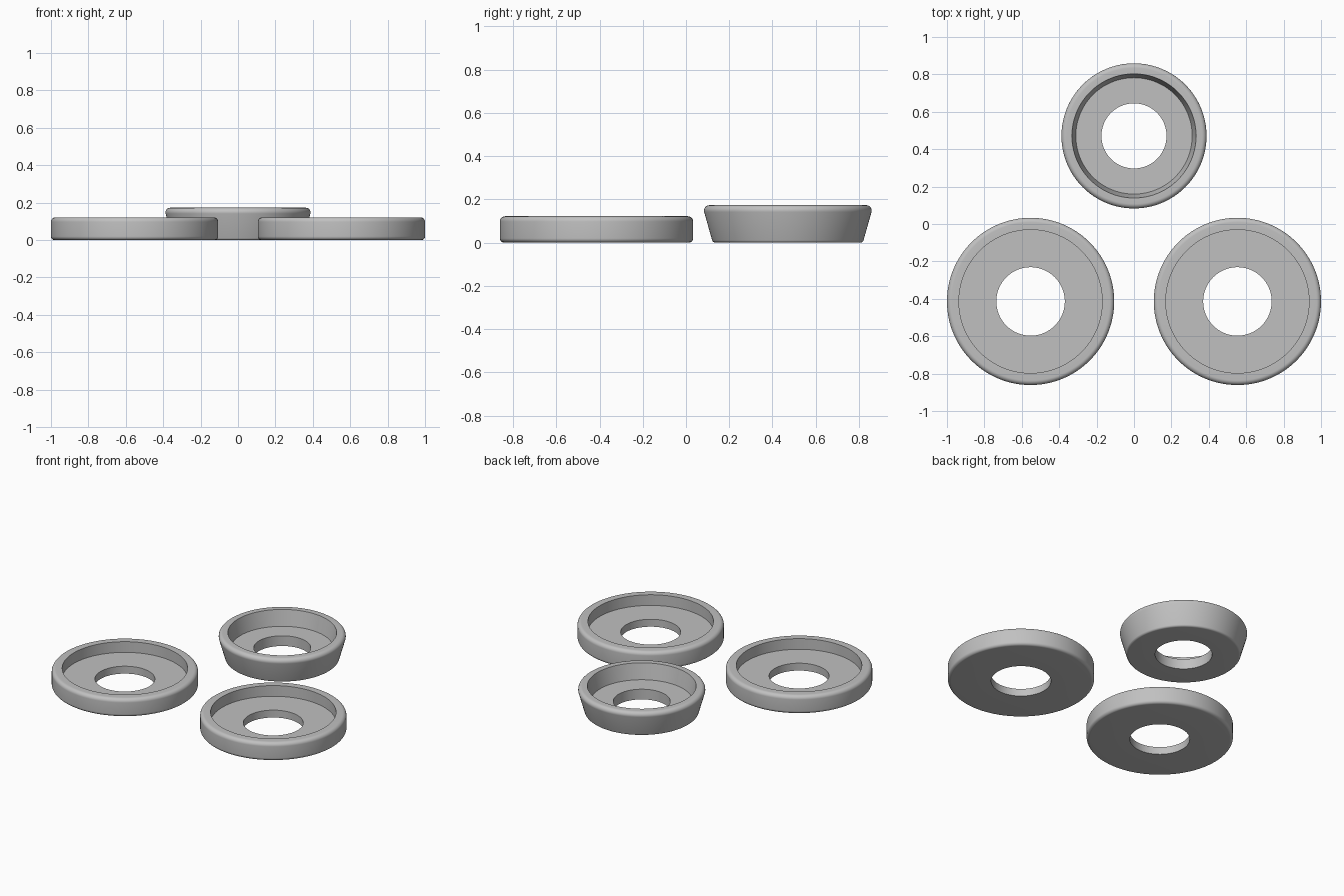
import bpy, bmesh, math

if "Cube" in bpy.data.objects:
    bpy.data.objects.remove(bpy.data.objects["Cube"])

SEGMENTS = 128

grey = bpy.data.materials.new("neutral grey")
grey.diffuse_color = (0.53, 0.53, 0.53, 1)
grey.use_nodes = True
grey.node_tree.nodes["Principled BSDF"].inputs["Base Color"].default_value = grey.diffuse_color


def fillet(a, corner, b, radius, steps=8):
    """Round the corner between points a and b with a tangent arc."""
    def unit(p):
        dx, dz = p[0] - corner[0], p[1] - corner[1]
        n = math.hypot(dx, dz)
        return dx / n, dz / n
    u, v = unit(a), unit(b)
    half = math.acos(u[0] * v[0] + u[1] * v[1]) / 2
    bis = (u[0] + v[0], u[1] + v[1])
    n = math.hypot(*bis)
    dist = radius / math.sin(half)
    cx, cz = corner[0] + bis[0] / n * dist, corner[1] + bis[1] / n * dist
    t = radius / math.tan(half)
    start = math.atan2(corner[1] + u[1] * t - cz, corner[0] + u[0] * t - cx)
    end = math.atan2(corner[1] + v[1] * t - cz, corner[0] + v[0] * t - cx)
    sweep = (end - start + math.pi) % (2 * math.pi) - math.pi
    return [(cx + radius * math.cos(start + sweep * i / steps),
             cz + radius * math.sin(start + sweep * i / steps)) for i in range(steps + 1)]


def cup_ring(name, x, y, hole, base, top, height, floor, floor_r, rim_r, r_low, r_high):
    """Lathe a recessed ring with a through hole and rounded outer edges."""
    low, high = (base, 0), (top, height)
    profile = [(hole, 0)]
    profile += fillet((hole, 0), low, high, r_low)
    profile += fillet(low, high, (rim_r, height), r_high)
    profile += [(rim_r, height), (floor_r, floor), (hole, floor)]

    bm = bmesh.new()
    rings = []
    for i in range(SEGMENTS):
        a = 2 * math.pi * i / SEGMENTS
        rings.append([bm.verts.new((r * math.cos(a), r * math.sin(a), z)) for r, z in profile])
    n = len(profile)
    for i in range(SEGMENTS):
        p, q = rings[i], rings[(i + 1) % SEGMENTS]
        for j in range(n):
            k = (j + 1) % n
            bm.faces.new((p[j], q[j], q[k], p[k]))
    bmesh.ops.recalc_face_normals(bm, faces=bm.faces)
    mesh = bpy.data.meshes.new(name)
    bm.to_mesh(mesh)
    bm.free()
    mesh.materials.append(grey)
    obj = bpy.data.objects.new(name, mesh)
    obj.location = (x, y, 0)
    bpy.context.collection.objects.link(obj)
    bpy.ops.object.select_all(action='DESELECT')
    obj.select_set(True)
    bpy.context.view_layer.objects.active = obj
    bpy.ops.object.shade_smooth_by_angle(angle=math.radians(30))


# Two wide, straight-sided rings at the front
for side, sign in (("left", -1), ("right", 1)):
    cup_ring("wide_ring_" + side, sign * 0.553, -0.414, hole=0.183, base=0.447, top=0.447,
             height=0.122, floor=0.05, floor_r=0.383, rim_r=0.383, r_low=0.02, r_high=0.025)

# Taller tapered ring at the back
cup_ring("tapered_ring", 0, 0.471, hole=0.174, base=0.347, top=0.396,
         height=0.173, floor=0.069, floor_r=0.311, rim_r=0.332, r_low=0.015, r_high=0.025)
